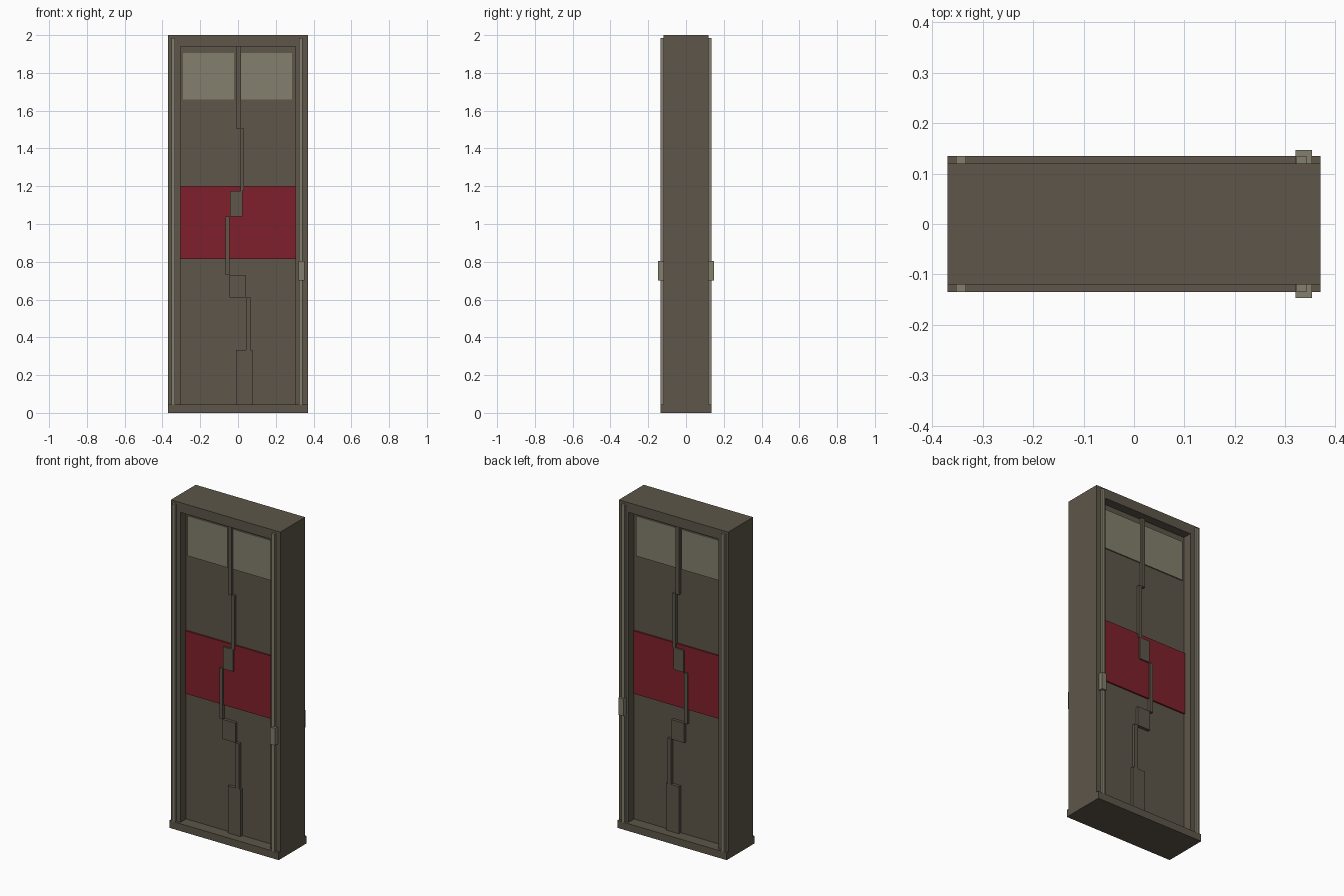
import bpy

cube = bpy.data.objects.get("Cube")
if cube:
    bpy.data.objects.remove(cube, do_unlink=True)


def material(name, rgb):
    m = bpy.data.materials.new(name)
    m.use_nodes = True
    m.diffuse_color = (*rgb, 1)
    m.node_tree.nodes["Principled BSDF"].inputs["Base Color"].default_value = (*rgb, 1)
    return m


BROWN = material("dark olive brown", (0.109, 0.093, 0.067))
RED = material("deep red", (0.212, 0.0144, 0.024))
PALE = material("pale grey olive", (0.227, 0.209, 0.153))


def box(name, x, y, z, mat):
    """Axis-aligned box from (low, high) pairs."""
    bpy.ops.mesh.primitive_cube_add(size=1, location=[sum(r) / 2 for r in (x, y, z)])
    ob = bpy.context.object
    ob.name = name
    ob.scale = [r[1] - r[0] for r in (x, y, z)]
    bpy.ops.object.transform_apply(location=False, rotation=False, scale=True)
    ob.data.materials.append(mat)
    return ob


def through(name, x, half_depth, z, mat):
    """Box that shows equally on the front and the back."""
    return box(name, x, (-half_depth, half_depth), z, mat)


WIDE, OPEN, DEEP, SILL, HEAD = 0.37, 0.305, 0.12, 0.045, 1.94

# Frame
through("base", (-WIDE, WIDE), 0.135, (0, SILL), BROWN)
through("header", (-WIDE, WIDE), DEEP, (HEAD, 2), BROWN)
through("right_post", (-WIDE, -OPEN), DEEP, (SILL, HEAD), BROWN)
through("left_post", (OPEN, WIDE), DEEP, (SILL, HEAD), BROWN)

# Door leaf with its band and window plates
through("door", (-OPEN, OPEN), 0.065, (SILL, HEAD), BROWN)
through("door_band", (-OPEN, OPEN), 0.074, (0.815, 1.2), RED)
through("right_window", (-0.29, -0.02), 0.072, (1.66, 1.905), PALE)
through("left_window", (0.015, 0.287), 0.072, (1.66, 1.905), PALE)

# Stepped seam running down the door: x low, x high, z low, z high
seam = [
    (-0.01, 0.013, 1.505, HEAD),
    (0.012, 0.033, 1.175, 1.505),
    (-0.042, 0.025, 1.04, 1.175),
    (-0.067, -0.046, 0.73, 1.04),
    (-0.046, 0.04, 0.61, 0.73),
    (0.042, 0.066, 0.333, 0.61),
    (-0.01, 0.076, SILL, 0.333),
]
for i, (x0, x1, z0, z1) in enumerate(seam):
    through(f"seam_step_{i + 1}", (x0, x1), 0.083, (z0, z1), BROWN)

# Light strips and door controls on both faces
for face, s in (("front", -1), ("back", 1)):
    y = sorted((s * DEEP, s * 0.135))
    box(f"{face}_right_strip", (-0.353, -0.333), y, (SILL, 1.985), PALE)
    box(f"{face}_left_strip", (0.322, 0.342), y, (SILL, 1.985), PALE)
    box(f"{face}_control", (0.32, 0.353), sorted((s * DEEP, s * 0.147)), (0.7, 0.805), PALE)
